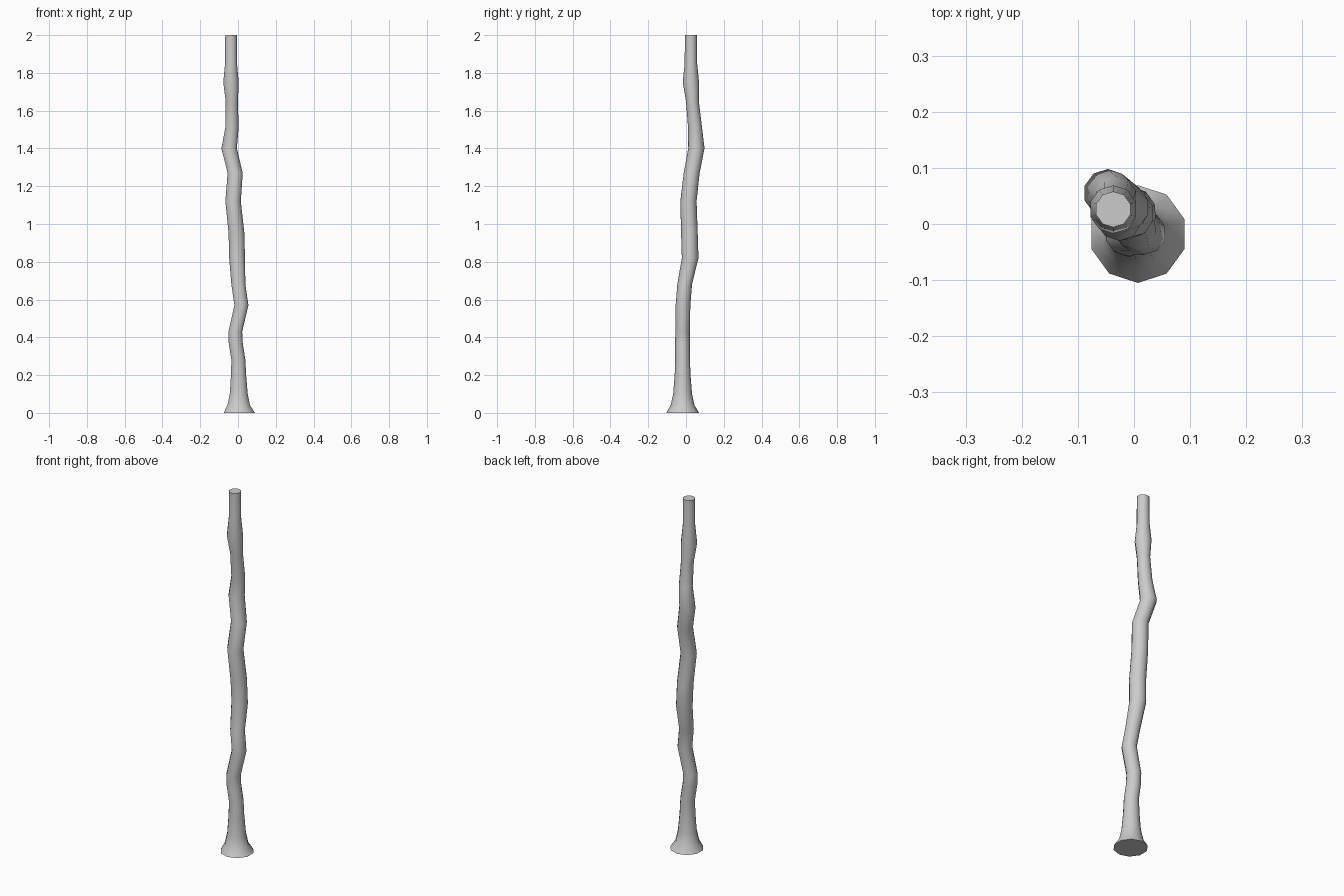
import bpy, bmesh, math

SIDES = 10
# crooked trunk path: z, centre x, centre y, radius
RINGS = [
    (0.00, 0.007, -0.018, 0.087), (0.04, 0.004, -0.018, 0.063),
    (0.10, 0.004, -0.018, 0.050), (0.20, 0.003, -0.018, 0.042),
    (0.28, 0.002, -0.018, 0.039), (0.37, -0.012, -0.019, 0.039),
    (0.43, -0.014, -0.018, 0.038), (0.57, 0.018, -0.016, 0.039),
    (0.68, 0.002, -0.007, 0.039), (0.82, -0.005, 0.022, 0.044),
    (0.95, -0.008, 0.018, 0.044), (1.12, -0.026, 0.013, 0.043),
    (1.27, -0.015, 0.030, 0.042), (1.40, -0.047, 0.055, 0.043),
    (1.51, -0.032, 0.048, 0.037), (1.65, -0.033, 0.034, 0.034),
    (1.75, -0.037, 0.026, 0.043), (1.85, -0.037, 0.026, 0.033),
    (2.00, -0.037, 0.026, 0.032),
]

# trunk: stacked rings bridged with quads, capped at both ends
bm = bmesh.new()
rings = []
for z, x, y, r in RINGS:
    ring = []
    for i in range(SIDES):
        a = math.tau * (i + 0.5) / SIDES
        ring.append(bm.verts.new((x + r * math.cos(a), y + r * math.sin(a), z)))
    rings.append(ring)
for lo, hi in zip(rings, rings[1:]):
    for i in range(SIDES):
        j = (i + 1) % SIDES
        bm.faces.new((lo[i], lo[j], hi[j], hi[i]))
bm.faces.new(rings[0][::-1])
bm.faces.new(rings[-1])

mesh = bpy.data.meshes.new("crooked_pole")
bm.to_mesh(mesh)
bm.free()
pole = bpy.data.objects.new("crooked_pole", mesh)
bpy.context.collection.objects.link(pole)
bpy.context.view_layer.objects.active = pole
pole.select_set(True)
bpy.ops.object.shade_smooth_by_angle(angle=math.radians(50))
